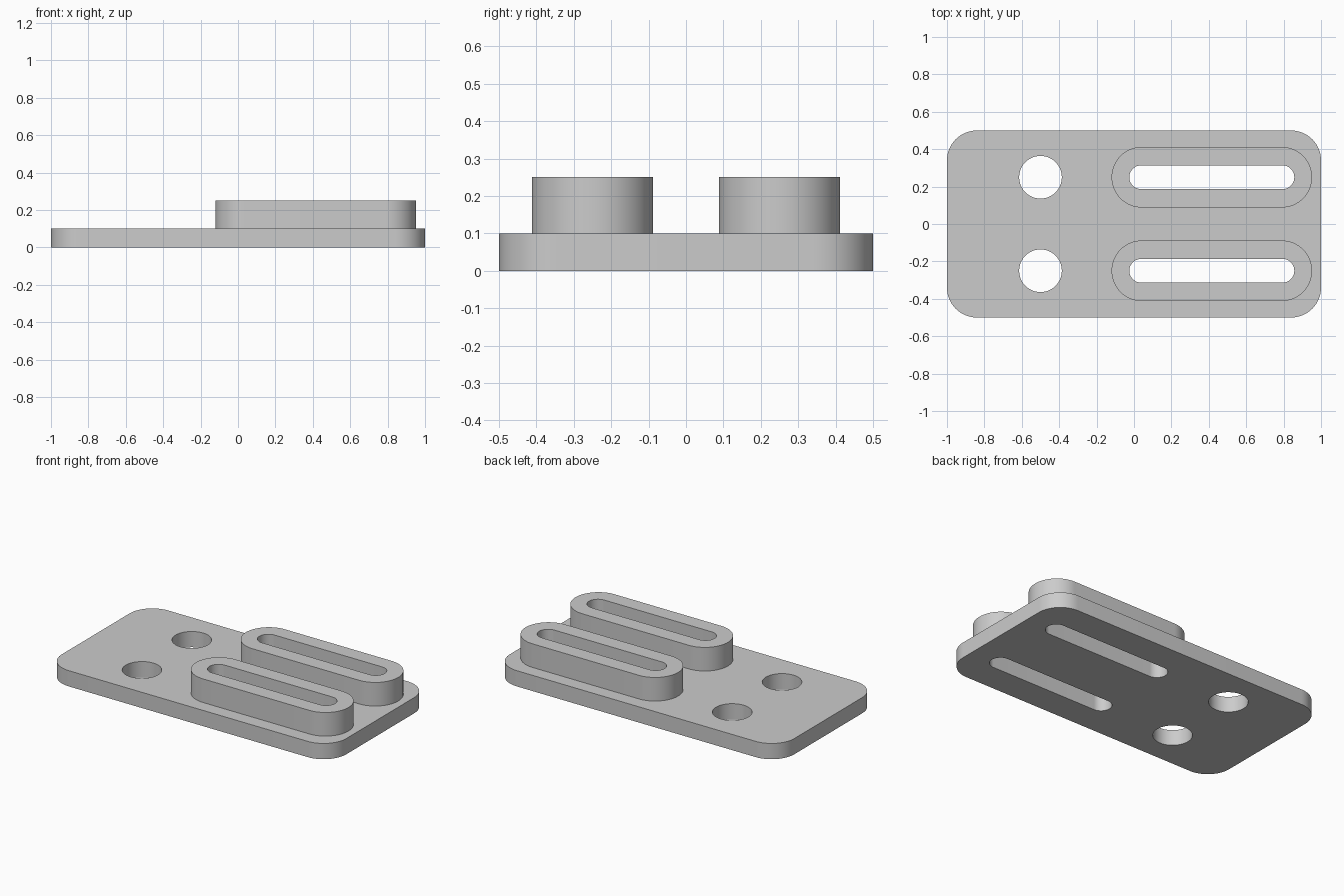
import bpy, bmesh
from math import cos, sin, pi, radians

cube = bpy.data.objects.get("Cube")
if cube:
    bpy.data.objects.remove(cube, do_unlink=True)

grey = bpy.data.materials.new("plain grey")
grey.use_nodes = True
colour = (0.6, 0.6, 0.6, 1)
grey.diffuse_color = colour
grey.node_tree.nodes["Principled BSDF"].inputs["Base Color"].default_value = colour


def rounded(cx, cy, half_x, half_y, radius, steps=16):
    """Outline of a rectangle with round corners; also makes slots and circles."""
    points = []
    for corner, (sx, sy) in enumerate([(1, 1), (-1, 1), (-1, -1), (1, -1)]):
        for i in range(steps + 1):
            a = (corner + i / steps) * pi / 2
            points.append((cx + sx * (half_x - radius) + radius * cos(a),
                           cy + sy * (half_y - radius) + radius * sin(a)))
    return points


def slab(name, outlines, bottom, top):
    """Fill the first outline, leave the others open, and raise it to a solid."""
    bm = bmesh.new()
    for points in outlines:
        verts = [bm.verts.new((x, y, bottom)) for x, y in points]
        for a, b in zip(verts, verts[1:] + verts[:1]):
            bm.edges.new((a, b))
    bmesh.ops.remove_doubles(bm, verts=bm.verts[:], dist=0.0001)
    bmesh.ops.triangle_fill(bm, edges=bm.edges[:], use_beauty=True)
    raised = bmesh.ops.extrude_face_region(bm, geom=bm.faces[:], use_keep_orig=True)
    bmesh.ops.translate(bm, vec=(0, 0, top - bottom),
                        verts=[v for v in raised["geom"] if isinstance(v, bmesh.types.BMVert)])
    bmesh.ops.recalc_face_normals(bm, faces=bm.faces[:])
    mesh = bpy.data.meshes.new(name)
    bm.to_mesh(mesh)
    bm.free()
    mesh.materials.append(grey)
    obj = bpy.data.objects.new(name, mesh)
    bpy.context.collection.objects.link(obj)
    bpy.ops.object.select_all(action="DESELECT")
    obj.select_set(True)
    bpy.context.view_layer.objects.active = obj
    bpy.ops.object.shade_smooth_by_angle(angle=radians(30))
    return obj


thickness, boss_top = 0.1, 0.25
slot_x, row_y = 0.416, 0.25
rows = {"front": -row_y, "back": row_y}


def slot(y):
    return rounded(slot_x, y, 0.441, 0.0635, 0.0635)


# Base plate with two round holes and two slots
openings = []
for y in rows.values():
    openings += [rounded(-0.5, y, 0.114, 0.114, 0.114), slot(y)]
slab("base_plate", [rounded(0, 0, 1, 0.5, 0.16)] + openings, 0, thickness)

# Raised collars around the slots
for side, y in rows.items():
    slab(side + "_slot_collar", [rounded(slot_x, y, 0.536, 0.162, 0.162), slot(y)],
         thickness, boss_top)
